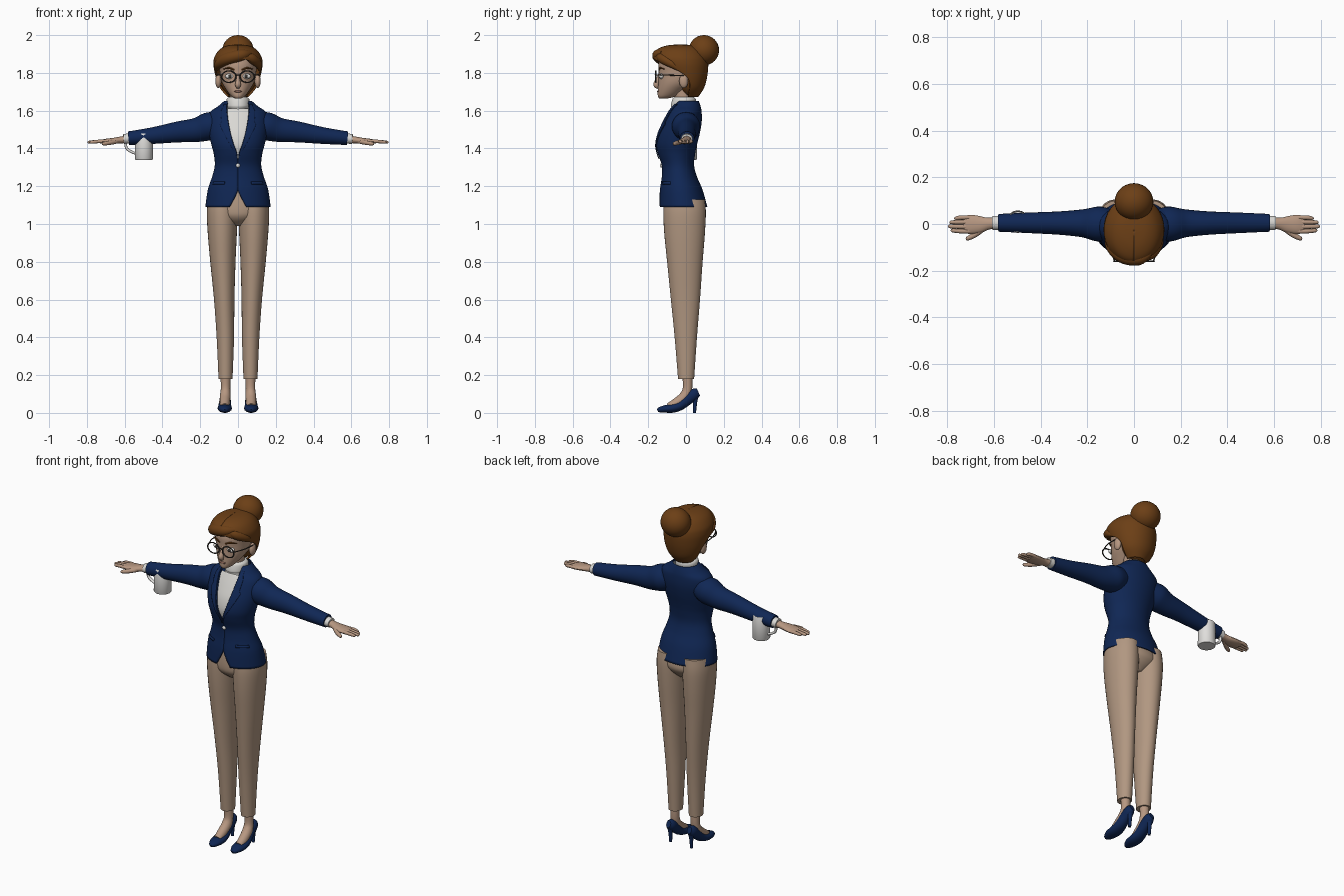
import bpy, bmesh, math
from mathutils import Vector

cube = bpy.data.objects.get("Cube")
if cube:
    bpy.data.objects.remove(cube)

made = []


def material(name, *rgb):
    m = bpy.data.materials.new(name)
    m.use_nodes = True
    m.diffuse_color = (*rgb, 1)
    m.node_tree.nodes["Principled BSDF"].inputs["Base Color"].default_value = (*rgb, 1)
    return m


navy = material("navy cloth", .005, .02, .09)
tan = material("tan cloth", .44, .31, .22)
skin = material("skin", .47, .31, .22)
brown = material("brown hair", .15, .05, .008)
white = material("white knit", .7, .69, .66)
china = material("white china", .74, .73, .71)
dark = material("dark frame", .04, .035, .03)
rose = material("rose lips", .3, .15, .11)


def spline(rows, per=5):
    """Catmull-Rom resampling of a list of equal-length tuples."""
    out, last = [], len(rows) - 1
    for i in range(last):
        quad = [rows[max(0, min(last, i + k))] for k in (-1, 0, 1, 2)]
        for j in range(per):
            t = j / per
            out.append(tuple(b + t / 2 * (c - a + t * (2 * a - 5 * b + 4 * c - d + t * (3 * (b - c) + d - a)))
                             for a, b, c, d in zip(*quad)))
    return out + [tuple(rows[-1])]


def skin_rings(name, rings, mat, closed=True, thick=0):
    """Bridge point rings into a mesh; closed rings get end caps."""
    bm = bmesh.new()
    loops = [[bm.verts.new(p) for p in ring] for ring in rings]
    n = len(loops[0])
    for lo, hi in zip(loops, loops[1:]):
        for i in range(n if closed else n - 1):
            k = (i + 1) % n
            bm.faces.new((lo[i], lo[k], hi[k], hi[i]))
    if closed:
        bm.faces.new(loops[0])
        bm.faces.new(loops[-1])
    bmesh.ops.recalc_face_normals(bm, faces=bm.faces)
    mesh = bpy.data.meshes.new(name)
    bm.to_mesh(mesh)
    bm.free()
    mesh.materials.append(mat)
    ob = bpy.data.objects.new(name, mesh)
    bpy.context.collection.objects.link(ob)
    if thick:
        mod = ob.modifiers.new("thickness", "SOLIDIFY")
        mod.thickness, mod.offset = thick, 0
    made.append(ob)
    return ob


def oval(z, rx, front, back, angle, cx=0, off=0):
    a = math.radians(angle)
    return (cx + (rx + off) * math.sin(a),
            (front + back) / 2 - ((back - front) / 2 + off) * math.cos(a), z)


def loft(name, rows, mat, n=32, per=5):
    """Closed body from rows of (z, half width, front y, back y, centre x)."""
    rings = [[oval(*r[:4], 360 * i / n, r[4]) for i in range(n)] for r in spline(rows, per)]
    return skin_rings(name, rings, mat)


def sheet(name, rows, mat, arc=None, off=0, n=40, thick=.006):
    """Open shell from rows of (z, half width, front y, back y, opening angle)."""
    rings = []
    for r in rows:
        a, b = arc(r) if arc else (max(0, r[4]), 360 - max(0, r[4]))
        rings.append([oval(*r[:4], a + (b - a) * i / n, 0, off) for i in range(n + 1)])
    return skin_rings(name, rings, mat, False, thick)


def sweep(name, pts, mat, s=1, up=(0, 0, 1), n=16, per=5):
    """Tube through (x, y, z, side radius, up radius)."""
    pts = spline([(p[0] * s, *p[1:]) for p in pts], per)
    rings = []
    for i, p in enumerate(pts):
        ahead, behind = pts[min(i + 1, len(pts) - 1)], pts[max(i - 1, 0)]
        t = (Vector(ahead[:3]) - Vector(behind[:3])).normalized()
        u = t.cross(Vector(up)).normalized()
        v = u.cross(t)
        turn = [2 * math.pi * k / n for k in range(n)]
        rings.append([Vector(p[:3]) + u * p[3] * math.cos(a) + v * p[4] * math.sin(a) for a in turn])
    return skin_rings(name, rings, mat)


def ball(name, loc, scale, mat):
    bpy.ops.mesh.primitive_uv_sphere_add(segments=28, ring_count=16, location=loc)
    ob = bpy.context.object
    ob.name, ob.scale = name, scale
    ob.data.materials.append(mat)
    made.append(ob)


def round_tube(*pts):
    return [(x, y, z, r, r) for x, y, z, r in pts]


# Jacket, with lapels, pocket flaps and button
jacket = spline([(1.09, .17, -.14, .11, 15), (1.18, .157, -.135, .085, 0), (1.25, .134, -.125, .055, 0),
                 (1.31, .12, -.125, .04, 0), (1.37, .125, -.145, .045, 2), (1.42, .138, -.155, .055, 9),
                 (1.48, .15, -.145, .07, 15), (1.54, .155, -.12, .08, 19), (1.59, .145, -.095, .08, 23),
                 (1.62, .105, -.078, .075, 32), (1.65, .07, -.055, .065, 48)])
sheet("jacket", jacket, navy, n=64)


def between(lo, hi):
    return [r for r in jacket if lo <= r[0] <= hi]


def lapel_width(z):
    return 95 * (z - 1.34) if z < 1.53 else 13


for s, side in ((1, "left"), (-1, "right")):
    sheet(side + "_lapel", between(1.345, 1.64), navy,
          lambda r: (s * r[4], s * (r[4] + lapel_width(r[0]))), .007, 8, .005)
    sheet(side + "_pocket_flap", between(1.2, 1.235), navy, lambda r: (s * 28, s * 60), .005, 10, .005)
ball("jacket_button", (0, -.13, 1.31), (.011, .008, .011), china)

# Knitted top with folded collar
sheet("shirt_front", between(1.31, 1.61), white, lambda r: (-70, 70), -.012)
loft("rolled_collar", [(1.57, .08, -.09, .065, 0), (1.61, .056, -.076, .045, 0), (1.625, .062, -.08, .05, 0),
                       (1.66, .06, -.072, .052, 0), (1.672, .046, -.06, .04, 0)], white)
loft("neck", [(1.6, .043, -.06, .03, 0), (1.66, .043, -.06, .03, 0), (1.73, .045, -.07, .03, 0)], skin)

# Trousers
loft("trouser_hips", [(.99, .04, -.06, .05, 0), (1.03, .12, -.108, .09, 0), (1.08, .155, -.12, .103, 0),
                      (1.2, .135, -.11, .065, 0)], tan)

for s, side in ((1, "left"), (-1, "right")):
    loft(side + "_trouser_leg", [(z, rx, f, b, s * cx) for z, rx, f, b, cx in (
        (.18, .037, -.042, .043, .066), (.4, .046, -.06, .058, .067), (.6, .054, -.08, .074, .073),
        (.8, .067, -.1, .088, .08), (.95, .077, -.115, .1, .083), (1.06, .082, -.12, .105, .083),
        (1.13, .078, -.115, .1, .08))], tan)

    # Feet and heeled shoes
    sweep(side + "_foot", round_tube((.066, .006, .22, .027), (.066, .008, .13, .025), (.068, -.01, .085, .028),
                                     (.07, -.05, .052, .027), (.07, -.09, .03, .022)), skin, s, (1, 0, 0))
    sweep(side + "_shoe", [(.07, -.15, .012, .008, .007), (.07, -.14, .016, .02, .014), (.07, -.11, .021, .034, .02),
                           (.07, -.07, .025, .038, .024), (.07, -.03, .04, .034, .026), (.068, .01, .075, .029, .032),
                           (.068, .045, .1, .026, .03), (.068, .066, .11, .014, .02)], navy, s)
    sweep(side + "_shoe_heel", round_tube((.068, .047, .1, .022), (.068, .048, .06, .012), (.068, .045, 0, .008)),
          navy, s, (0, 1, 0))

    # Sleeves, cuffs, hands
    sweep(side + "_sleeve", [(.09, 0, 1.53, .06, .06), (.15, 0, 1.518, .075, .074), (.22, .003, 1.498, .06, .064),
                             (.32, .004, 1.487, .05, .055), (.45, .005, 1.468, .044, .044),
                             (.58, .005, 1.454, .038, .036)], navy, s, n=28)
    sweep(side + "_shirt_cuff", [(.56, .005, 1.454, .031, .028), (.606, .004, 1.45, .03, .026)], white, s, n=24)
    sweep(side + "_hand", [(.57, .005, 1.45, .026, .022), (.62, .002, 1.445, .025, .018),
                           (.66, -.002, 1.44, .036, .016), (.7, -.002, 1.437, .041, .014),
                           (.73, -.002, 1.435, .036, .009)], skin, s)
    for k, (finger, tip) in enumerate((("index", .785), ("middle", .796), ("ring", .79), ("little", .77))):
        y = -.031 + .0195 * k
        sweep(f"{side}_{finger}_finger", round_tube((.7, y, 1.437, .0095), (.74, y, 1.437, .0095),
              (tip - .008, y * .9, 1.433, .008), (tip, y * .9, 1.432, .003)), skin, s, n=10)
    sweep(side + "_thumb", round_tube((.64, -.015, 1.438, .012), (.68, -.045, 1.43, .012),
                                      (.712, -.062, 1.425, .009), (.72, -.066, 1.424, .003)), skin, s, n=10)

    # Ears, eyes, brows and spectacles
    ball(side + "_ear", (s * .104, -.012, 1.757), (.016, .024, .037), skin)
    ball(side + "_eye", (s * .043, -.13, 1.782), (.025, .013, .014), china)
    ball(side + "_iris", (s * .042, -.14, 1.782), (.009, .006, .01), dark)
    sweep(side + "_eyebrow", round_tube((.018, -.143, 1.815, .004), (.048, -.138, 1.826, .005),
                                        (.078, -.115, 1.82, .002)), brown, s, n=8)
    bpy.ops.mesh.primitive_torus_add(location=(s * .048, -.16, 1.78), rotation=(math.pi / 2, 0, 0),
                                     major_radius=.034, minor_radius=.0035, major_segments=32, minor_segments=8)
    rim = bpy.context.object
    rim.name, rim.scale = side + "_lens_rim", (1.1, .9, 1)
    rim.data.materials.append(dark)
    made.append(rim)
    sweep(side + "_spectacle_arm", round_tube((.083, -.158, 1.788, .003), (.108, -.09, 1.788, .003),
                                              (.112, -.01, 1.785, .003)), dark, s, n=8)
    ball(side + "_jacket_shoulder", (s * .12, -.003, 1.54), (.055, .065, .058), navy)

sweep("spectacle_bridge", round_tube((-.012, -.16, 1.785, .003), (0, -.163, 1.79, .003), (.012, -.16, 1.785, .003)),
      dark, n=8)

# Head
loft("head", [(1.664, .015, -.14, -.1, 0), (1.677, .036, -.149, -.05, 0), (1.71, .062, -.149, 0, 0),
              (1.75, .085, -.147, .06, 0), (1.8, .096, -.145, .09, 0), (1.85, .1, -.145, .09, 0),
              (1.9, .085, -.125, .07, 0), (1.925, .04, -.08, .03, 0)], skin)
sweep("nose", round_tube((0, -.138, 1.8, .006), (0, -.148, 1.77, .009), (0, -.158, 1.74, .015),
                         (0, -.15, 1.726, .011), (0, -.14, 1.722, .004)), skin, up=(1, 0, 0))
ball("lips", (0, -.146, 1.702), (.021, .007, .006), rose)

# Hair: shell open at the face, nape, side-swept fringe and bun
sheet("hair_cap", spline([(1.675, .05, -.03, .06, 85), (1.72, .09, -.07, .09, 97), (1.77, .11, -.1, .105, 95),
                          (1.82, .122, -.14, .112, 72), (1.855, .125, -.162, .112, 42), (1.885, .119, -.168, .104, 0),
                          (1.92, .094, -.15, .08, 0), (1.94, .055, -.1, .04, 0), (1.946, .001, -.031, -.029, 0)]),
      brown, n=56, thick=.01)
ball("hair_nape", (0, .03, 1.77), (.095, .075, .1), brown)
sweep("fringe_sweep", round_tube((.07, -.125, 1.905, .012), (.02, -.147, 1.895, .03), (-.05, -.135, 1.878, .032),
                                 (-.098, -.09, 1.85, .026), (-.114, -.04, 1.815, .008)), brown)
sweep("fringe_side", round_tube((.03, -.148, 1.9, .008), (.07, -.128, 1.878, .025), (.105, -.08, 1.85, .022),
                                (.114, -.035, 1.815, .007)), brown)
ball("hair_bun", (0, .095, 1.92), (.083, .08, .08), brown)
sweep("bun_base", round_tube((0, .03, 1.87, .075), (0, .07, 1.9, .055)), brown, up=(1, 0, 0))

# Mug hanging from the right forearm
mug = [(1.34, .045), (1.345, .048), (1.475, .046), (1.48, .044), (1.478, .041), (1.352, .041)]
loft("mug", [(z, r, .01 - r, .01 + r, -.498) for z, r in mug], china, per=1)
sweep("mug_handle", [(-.537, .01, 1.455, .007, .009), (-.575, .01, 1.456, .007, .009), (-.594, .01, 1.43, .007, .009),
                     (-.585, .01, 1.395, .007, .009), (-.54, .01, 1.372, .007, .009)], china, up=(0, 1, 0))

# Smooth shading that keeps hard edges
bpy.ops.object.select_all(action="DESELECT")
for ob in made:
    ob.select_set(True)
bpy.context.view_layer.objects.active = made[0]
bpy.ops.object.shade_smooth_by_angle(angle=math.radians(40))
